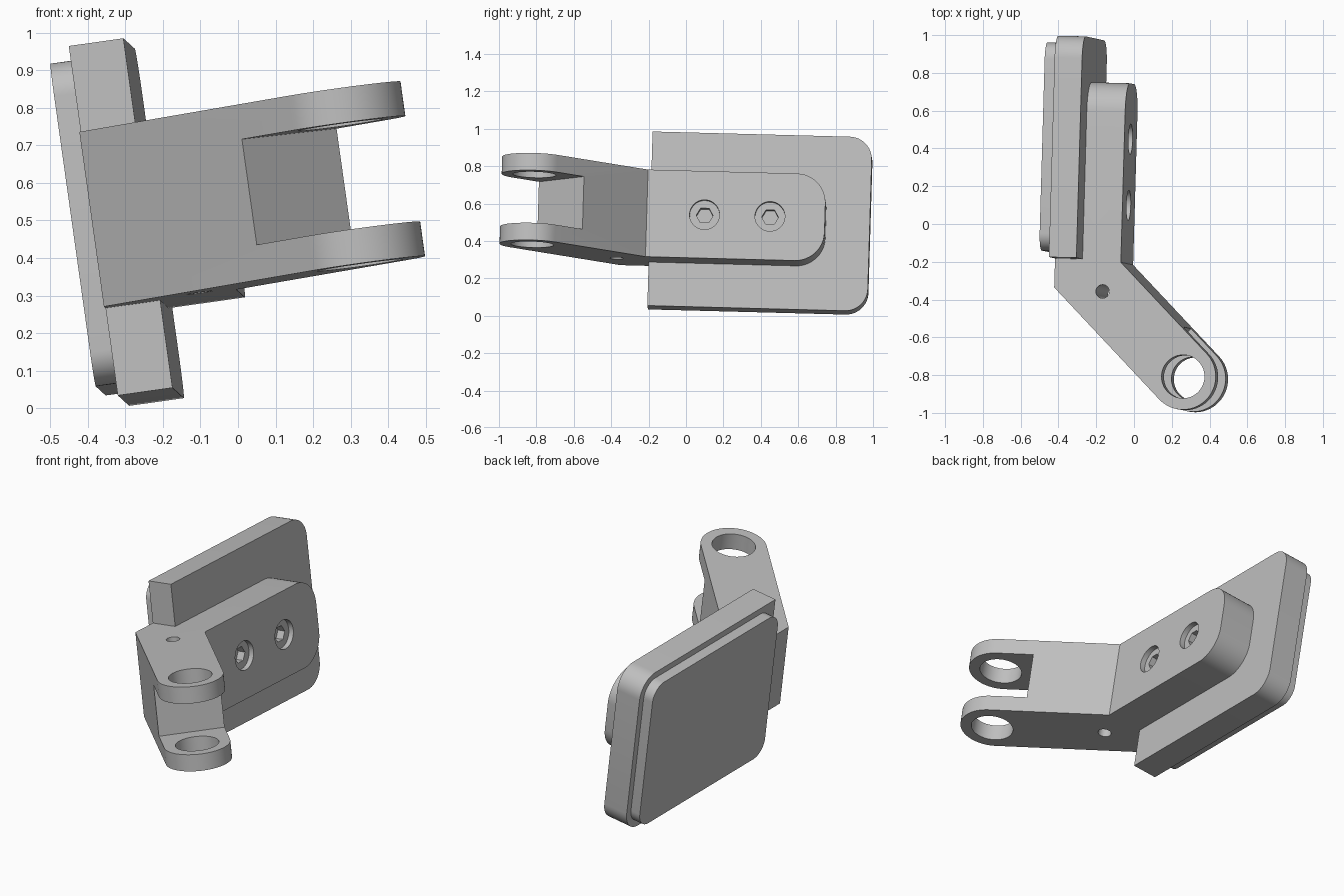
import bpy, bmesh
from math import pi, cos, sin, radians
from mathutils import Vector, Matrix

old = bpy.data.objects.get("Cube")
if old:
    bpy.data.objects.remove(old, do_unlink=True)

grey = bpy.data.materials.new("light_grey")
grey.use_nodes = True
grey.diffuse_color = (0.52, 0.52, 0.52, 1)
grey.node_tree.nodes["Principled BSDF"].inputs["Base Color"].default_value = grey.diffuse_color

# Tilted frame shared by every part: u = thickness, v = length, w = hinge axis
W = Vector((-0.139, 0.03, 0.99)).normalized()
V = Vector((0.025, 1, 0))
V = (V - W * V.dot(W)).normalized()
U = V.cross(W)
FRAME = Matrix((U, V, W)).transposed().to_4x4()

MID = 0.542                      # centre height along the hinge axis


def finish(name, bm):
    bmesh.ops.recalc_face_normals(bm, faces=bm.faces[:])
    mesh = bpy.data.meshes.new(name)
    bm.to_mesh(mesh)
    bm.free()
    mesh.materials.append(grey)
    ob = bpy.data.objects.new(name, mesh)
    bpy.context.collection.objects.link(ob)
    ob.matrix_world = FRAME
    return ob


def prism(points, low, high):
    """Extrude an outline in the u-v plane along w."""
    bm = bmesh.new()
    face = bm.faces.new([bm.verts.new((x, y, low)) for x, y in points])
    top = bmesh.ops.extrude_face_region(bm, geom=[face])["geom"]
    verts = [g for g in top if isinstance(g, bmesh.types.BMVert)]
    bmesh.ops.translate(bm, verts=verts, vec=(0, 0, high - low))
    return bm


def round_corners(bm, ends, radius):
    """Round the edges that run along u at the given v positions."""
    edges = [e for e in bm.edges
             if abs(e.verts[0].co.x - e.verts[1].co.x) > 0.01
             and any(all(abs(p.co.y - v) < 1e-4 for p in e.verts) for v in ends)]
    bmesh.ops.bevel(bm, geom=edges, offset=radius, segments=12, profile=0.5, affect='EDGES')


def slab(name, u, v, half, ends, radius):
    bm = prism([(u[0], v[0]), (u[1], v[0]), (u[1], v[1]), (u[0], v[1])], MID - half, MID + half)
    round_corners(bm, ends, radius)
    return finish(name, bm)


def cylinder(name, centre, radius, depth, sides, along_u=False):
    bm = bmesh.new()
    turn = Matrix.Rotation(pi / 2, 4, 'Y') if along_u else Matrix()
    bmesh.ops.create_cone(bm, cap_ends=True, segments=sides, radius1=radius, radius2=radius,
                          depth=depth, matrix=Matrix.Translation(centre) @ turn)
    return finish(name, bm)


def cut(target, cutter):
    cutter.hide_render = True
    mod = target.modifiers.new("cut", 'BOOLEAN')
    mod.operation, mod.solver, mod.object = 'DIFFERENCE', 'EXACT', cutter
    bpy.context.view_layer.objects.active = target
    bpy.ops.object.modifier_apply(modifier=mod.name)
    bpy.data.objects.remove(cutter, do_unlink=True)


# Backing plate, square at the front and rounded at the back, with its thin pad
LEFT, SEAT, FACE = -0.307, -0.16, 0.045
plate = slab("backing_plate", (LEFT, SEAT), (-0.213, 0.963), 0.47, [0.963], 0.12)
pad = slab("pad", (-0.365, LEFT), (-0.176, 0.926), 0.434, [-0.176, 0.926], 0.09)

# Bracket: straight mounting leg and a 45 degree arm with a rounded end
pivot, lug_r, END = Vector((0.395, -0.822)), 0.175, 0.728
arc = [(pivot.x + lug_r * cos(radians(a)), pivot.y + lug_r * sin(radians(a)))
       for a in range(-135, 46, 6)]
outline = [(SEAT, END), (SEAT, -0.213), (LEFT, -0.213), (LEFT, -0.367)]
outline += arc + [(FACE, -0.225), (FACE, END)]
bm = prism(outline, MID - 0.235, MID + 0.235)
round_corners(bm, [END], 0.155)
bracket = finish("bracket", bm)

# Slot between the two lugs, square to the arm
along, across = Vector((1, -1)).normalized(), Vector((1, 1)).normalized()
start = pivot - along * 0.2
far = start + along * 0.6
slot = [start - across * 0.3, far - across * 0.3, far + across * 0.3, start + across * 0.3]
cut(bracket, finish("slot_cutter", prism(slot, MID - 0.142, MID + 0.142)))

# Pivot bore and small pin hole
cut(bracket, cylinder("bore_cutter", (*pivot, MID), 0.115, 1, 48))
cut(bracket, cylinder("pin_cutter", (-0.048, -0.382, MID), 0.036, 1, 32))

# Recessed screws with hexagonal sockets
for v in (0.084, 0.434):
    cut(bracket, cylinder("recess_cutter", (FACE, v, MID), 0.08, 0.06, 40, True))
    cut(bracket, cylinder("socket_cutter", (FACE, v, MID), 0.045, 0.15, 6, True))

# Smooth the rounded faces and keep the edges crisp
bpy.ops.object.select_all(action='DESELECT')
for ob in (plate, pad, bracket):
    ob.select_set(True)
bpy.context.view_layer.objects.active = bracket
bpy.ops.object.shade_smooth_by_angle(angle=radians(30))
